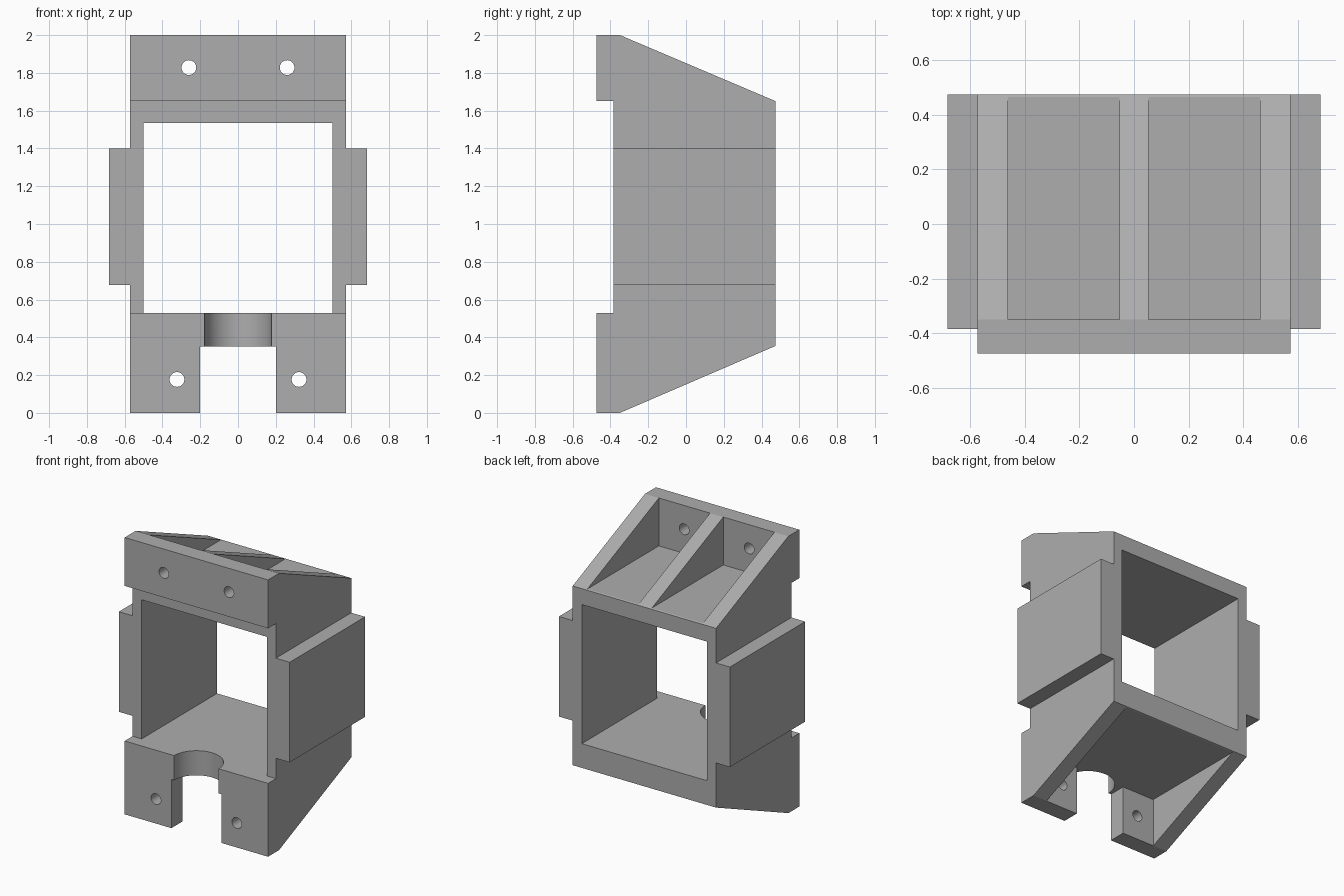
import bpy
import bmesh
from math import pi
from mathutils import Matrix, Vector

cube = bpy.data.objects.get("Cube")
if cube:
    bpy.data.objects.remove(cube, do_unlink=True)

grey = bpy.data.materials.new("plain grey")
grey.use_nodes = True
colour = (0.42, 0.42, 0.42, 1)
grey.diffuse_color = colour
grey.node_tree.nodes["Principled BSDF"].inputs["Base Color"].default_value = colour


def finish(name, bm):
    bmesh.ops.recalc_face_normals(bm, faces=bm.faces)
    mesh = bpy.data.meshes.new(name)
    bm.to_mesh(mesh)
    bm.free()
    mesh.materials.append(grey)
    obj = bpy.data.objects.new(name, mesh)
    bpy.context.collection.objects.link(obj)
    return obj


def box(name, x, y, z):
    """Box from (low, high) ranges on each axis."""
    bm = bmesh.new()
    bmesh.ops.create_cube(bm, size=1)
    for v in bm.verts:
        v.co = Vector([r[0] if c < 0 else r[1] for c, r in zip(v.co, (x, y, z))])
    return finish(name, bm)


def cylinder(name, centre, radius, depth, matrix=Matrix(), sides=32):
    bm = bmesh.new()
    bmesh.ops.create_cone(bm, cap_ends=True, segments=sides, radius1=radius,
                          radius2=radius, depth=depth,
                          matrix=Matrix.Translation(centre) @ matrix)
    return finish(name, bm)


def cut(target, cutter):
    cutter.hide_render = True
    mod = target.modifiers.new("cut", "BOOLEAN")
    mod.operation = "DIFFERENCE"
    mod.solver = "EXACT"
    mod.object = cutter
    bpy.context.view_layer.objects.active = target
    bpy.ops.object.modifier_apply(modifier=mod.name)
    bpy.data.objects.remove(cutter, do_unlink=True)


HALF = 0.573
FRONT, STEP, PLATE, BACK = -0.475, -0.385, -0.35, 0.475

# Main frame: side profile extruded across the width
profile = [(FRONT, 2), (PLATE, 2), (BACK, 1.65), (BACK, 0.355), (PLATE, 0),
           (FRONT, 0), (FRONT, 0.53), (STEP, 0.53), (STEP, 1.65), (FRONT, 1.65)]
bm = bmesh.new()
face = bm.faces.new([bm.verts.new((-HALF, y, z)) for y, z in profile])
side = bmesh.ops.extrude_face_region(bm, geom=[face])["geom"]
bmesh.ops.translate(bm, vec=(2 * HALF, 0, 0),
                    verts=[g for g in side if isinstance(g, bmesh.types.BMVert)])
frame = finish("bracket_frame", bm)

# Square tunnel, underside pocket, front notch and rounded cable relief
cut(frame, box("tunnel", (-0.5, 0.5), (-1, 1), (0.53, 1.535)))
cut(frame, box("lower_pocket", (-0.46, 0.46), (PLATE, 1), (-1, 0.352)))
cut(frame, box("notch", (-0.2, 0.2), (-1, -0.3), (-1, 0.352)))
cut(frame, cylinder("relief", (0, FRONT, 0.45), 0.178, 0.4, sides=64))

# Upper pockets either side of the rib, and screw holes
turn = Matrix.Rotation(pi / 2, 4, "X")
for s in (-1, 1):
    cut(frame, box("upper_pocket", sorted((s * 0.053, s * 0.462)), (PLATE, 1), (1.654, 3)))
    for x, z in ((0.26, 1.828), (0.323, 0.177)):
        cut(frame, cylinder("screw_hole", (s * x, -0.41, z), 0.039, 0.3, turn))

# Raised side pads
for name, s in (("left_pad", 1), ("right_pad", -1)):
    box(name, sorted((s * HALF, s * 0.683)), (STEP, BACK), (0.677, 1.4))

# Smooth the round walls, keep the corners sharp
bpy.ops.object.select_all(action="DESELECT")
frame.select_set(True)
bpy.context.view_layer.objects.active = frame
bpy.ops.object.shade_smooth_by_angle(angle=pi / 9)
